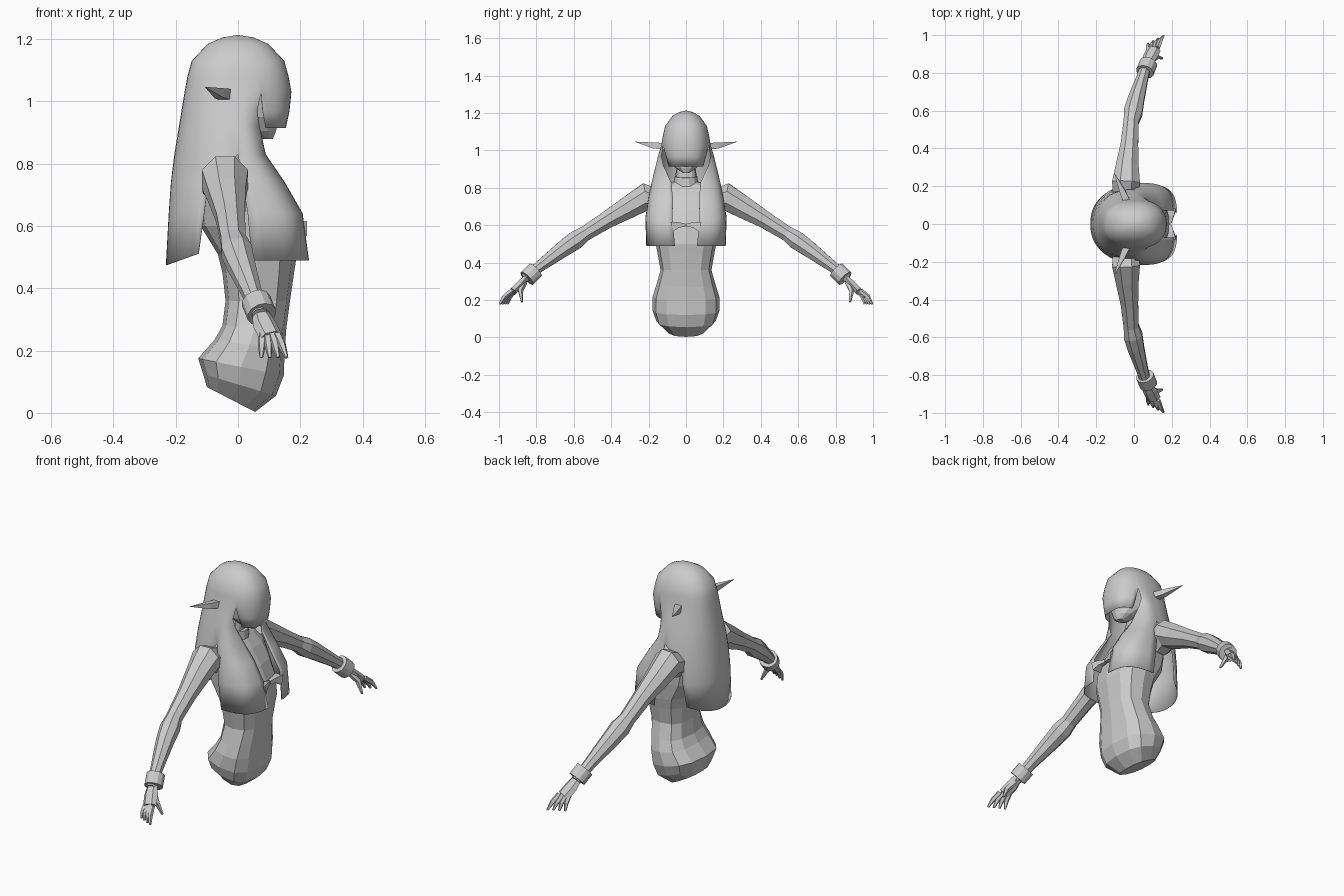
import bpy, bmesh, math
from mathutils import Vector

if "Cube" in bpy.data.objects:
    bpy.data.objects.remove(bpy.data.objects["Cube"])

grey = bpy.data.materials.new("plain grey")
grey.diffuse_color = (0.6, 0.6, 0.6, 1)
grey.use_nodes = True
grey.node_tree.nodes["Principled BSDF"].inputs["Base Color"].default_value = grey.diffuse_color


def finish(name, bm, smooth=False):
    bmesh.ops.recalc_face_normals(bm, faces=bm.faces)
    for f in bm.faces:
        f.smooth = smooth
    me = bpy.data.meshes.new(name)
    bm.to_mesh(me)
    bm.free()
    me.materials.append(grey)
    ob = bpy.data.objects.new(name, me)
    bpy.context.collection.objects.link(ob)
    return ob


def skin(bm, rings, closed):
    """Skin a list of point rings with quads."""
    vs = [[bm.verts.new(p) for p in r] for r in rings]
    n = len(rings[0])
    for a, b in zip(vs, vs[1:]):
        for i in range(n if closed else n - 1):
            j = (i + 1) % n
            bm.faces.new((a[i], a[j], b[j], b[i]))
    return vs


def loft(name, rings):
    bm = bmesh.new()
    vs = skin(bm, rings, True)
    bm.faces.new(vs[0])
    bm.faces.new(vs[-1])
    return finish(name, bm)


def tube(name, path, n=8, flat=1.0):
    """Tube along (x, y, z, radius) points."""
    pts = [Vector(p[:3]) for p in path]
    rings = []
    for k, p in enumerate(pts):
        d = (pts[min(k + 1, len(pts) - 1)] - pts[max(k - 1, 0)]).normalized()
        u = d.cross(Vector((1, 0, 0))).normalized()
        v = d.cross(u)
        r = path[k][3]
        rings.append([p + u * (r * flat * math.cos(t)) + v * (r * math.sin(t))
                      for t in (2 * math.pi * (i + 0.5) / n for i in range(n))])
    return loft(name, rings)


def spow(v, e):
    return math.copysign(abs(v) ** e, v)


# Crown of the head, shared by every hair sheet: z, depth, half width
crown = [(1.212, 0, 0), (1.204, .05, .035), (1.183, .097, .072),
         (1.13, .147, .11), (1.08, .161, .122), (1.03, .17, .13)]
hair_bm = bmesh.new()


def hair(a0, a1, rings, s=1, n=14):
    """Sheet of rounded arcs: (z, depth, half width, start angle, end angle, roundness)."""
    out = []
    for z, rx, hw, b0, b1, e in [c + (a0, a1, .85) for c in crown] + rings:
        row = []
        for i in range(n + 1):
            a = math.radians(b0 + (b1 - b0) * i / n)
            x = rx * spow(math.cos(a), e)
            # the lower edge of the back hair rises towards the arms
            lift = .035 * (1 + x / .228) / .43 if z < .48 else 0
            row.append((x, s * hw * spow(math.sin(a), e), z + lift))
        out.append(row)
    skin(hair_bm, out, False)


def body_loft(name, sections, n=12, e=1.0):
    """Loft of tilted ovals: back x, back z, front x, front z, half width."""
    return loft(name, [[((b + f) / 2 + (f - b) / 2 * spow(math.cos(t), e),
                         w * spow(math.sin(t), e),
                         (zb + zf) / 2 + (zf - zb) / 2 * spow(math.cos(t), e))
                        for t in (2 * math.pi * i / n for i in range(n))]
                       for b, zb, f, zf, w in sections])


# Torso and neck
body_loft("torso", [
    (-.10, .083, .055, .003, .10), (-.112, .125, .122, .055, .16),
    (-.128, .175, .147, .12, .18), (-.075, .235, .15, .20, .178),
    (-.05, .28, .155, .27, .16), (-.04, .36, .167, .36, .136),
    (-.05, .45, .18, .45, .152), (-.065, .51, .188, .50, .163),
    (-.12, .60, .175, .60, .168), (-.13, .68, .14, .68, .17),
    (-.115, .76, .09, .76, .17), (-.09, .81, .05, .81, .13),
    (-.06, .84, .035, .83, .06), (-.05, .95, .035, .92, .048)], e=.78)

# Collar
tube("collar", [(-.015, 0, .815, .07), (-.01, 0, .86, .062)], 12)

# Head
body_loft("head", [
    (.07, .88, .112, .88, .018), (.02, .905, .122, .905, .055),
    (-.07, .95, .132, .95, .09), (-.12, 1.03, .14, 1.03, .108),
    (-.11, 1.11, .13, 1.11, .09), (-.06, 1.17, .07, 1.17, .04)])

# Fringe
hair(-68, 68, [(.97, .164, .113, -68, 68, .75),
               (.915, .152, .097, -66, 66, .6)], n=18)
# Long back hair
hair(90, 270, [(.97, .18, .148, 90, 270, .9), (.92, .188, .16, 90, 270, .9),
               (.83, .203, .182, 90, 270, .9), (.74, .214, .197, 114, 246, .9),
               (.64, .221, .205, 117, 243, .9), (.475, .23, .2, 121, 239, .9)], n=20)
# Front hair locks
for s in (-1, 1):
    hair(68, 90, [(.97, .11, .148, 60, 90, .85), (.92, .09, .16, 45, 90, .8),
                  (.83, .09, .182, 16, 90, .65), (.74, .15, .2, 9, 89, .57),
                  (.64, .207, .216, 7, 88.5, .52), (.49, .227, .211, 5, 87.5, .52)], s)
bmesh.ops.remove_doubles(hair_bm, verts=hair_bm.verts, dist=.0005)
mod = finish("hair", hair_bm, True).modifiers.new("thickness", 'SOLIDIFY')
mod.thickness = .003
mod.offset = 0

for s, side in ((-1, "right"), (1, "left")):
    def P(x, y, z, r):
        return (x, s * y, z, r)

    # Bow wing on the chest
    tube("bow_wing_" + side, [P(.19, .004, .60, .012), P(.196, .04, .602, .02),
                              P(.196, .075, .592, .036)], 4)

    # Ear
    tube("ear_" + side, [P(-.03, .10, 1.02, .026), P(-.06, .17, 1.026, .022),
                         P(-.105, .272, 1.046, .001)], 4)

    # Arm from shoulder to wrist
    tube("arm_" + side,
         [P(-.045, .14, .72, .07), P(-.042, .22, .75, .08), P(-.036, .295, .703, .066),
          P(-.024, .42, .63, .05), P(-.015, .54, .555, .043), P(-.005, .59, .52, .053),
          P(.01, .655, .475, .047), P(.045, .775, .385, .033), P(.07, .865, .315, .026)])

    # Wrist band
    tube("wrist_band_" + side, [P(.058, .805, .36, .048), P(.076, .85, .316, .048)], 12)

    # Palm, fingers and thumb
    tube("palm_" + side, [P(.07, .85, .325, .026), P(.085, .885, .285, .038),
                          P(.105, .925, .245, .037)], 6, .6)
    for k in range(4):
        x = .078 + .016 * k
        tx, ty = .075 + .027 * k, .955 + .0135 * k
        y = .915 + .006 * k
        tube("finger_%d_%s" % (k + 1, side),
             [P(x, y, .25, .014), P((x + tx) / 2, (y + ty) / 2 + .008, .218, .013),
              P(tx, ty, .178, .006)], 5)
    tube("thumb_" + side, [P(.085, .865, .295, .018), P(.12, .885, .25, .015),
                           P(.15, .877, .19, .006)], 5)
